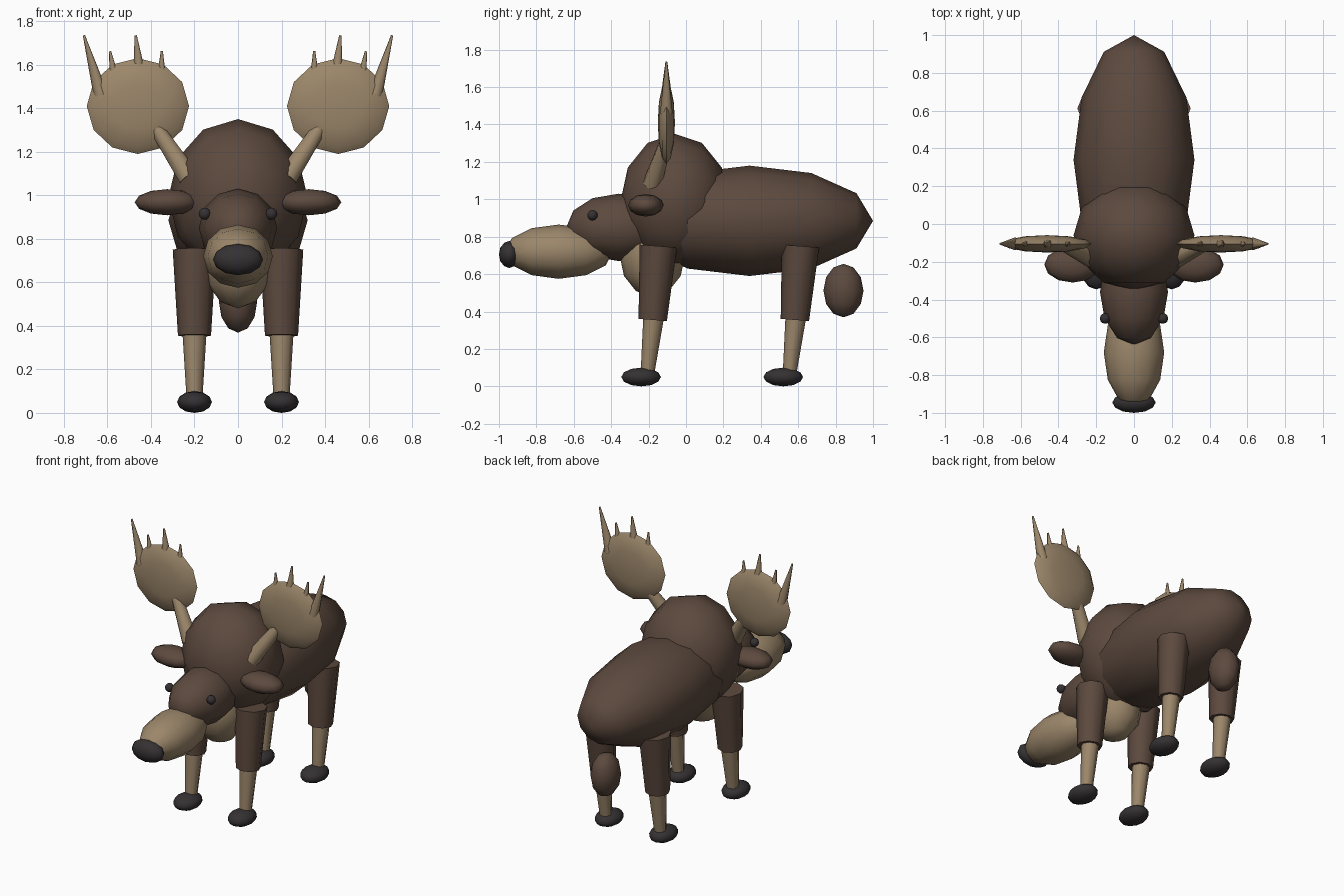
import bpy, math
from mathutils import Vector, Matrix

if "Cube" in bpy.data.objects:
    bpy.data.objects.remove(bpy.data.objects["Cube"])


def material(name, rgb):
    m = bpy.data.materials.new(name)
    m.diffuse_color = (*rgb, 1)
    m.use_nodes = True
    m.node_tree.nodes["Principled BSDF"].inputs["Base Color"].default_value = m.diffuse_color
    return m


BROWN = material("dark_brown_fur", (0.107, 0.067, 0.048))
TAN = material("tan", (0.33, 0.24, 0.145))
DARK = material("charcoal", (0.036, 0.031, 0.033))


def finish(name, mat, angle):
    ob = bpy.context.object
    ob.name = name
    ob.data.materials.append(mat)
    bpy.ops.object.transform_apply(location=False, rotation=True, scale=True)
    bpy.ops.object.shade_smooth_by_angle(angle=math.radians(angle))
    return ob


def ellipsoid(name, center, radii, mat, pole="Y", seg=12, rings=6):
    """Low-poly ellipsoid whose poles lie on the given axis."""
    bpy.ops.mesh.primitive_uv_sphere_add(segments=seg, ring_count=rings, radius=1)
    ob = bpy.context.object
    turn = {"X": Matrix.Rotation(math.pi / 2, 4, "Y"),
            "Y": Matrix.Rotation(math.pi / 2, 4, "X"),
            "Z": Matrix.Identity(4)}[pole]
    ob.data.transform(Matrix.Diagonal((*radii, 1)) @ turn)
    ob.location = center
    return finish(name, mat, 75)


def limb(name, a, b, r1, r2, mat, sides=8, angle=50):
    """Tapered cylinder from point a to point b."""
    a, b = Vector(a), Vector(b)
    d = b - a
    bpy.ops.mesh.primitive_cone_add(vertices=sides, radius1=r1, radius2=r2,
                                    depth=d.length, location=(a + b) / 2)
    bpy.context.object.rotation_euler = d.to_track_quat("Z", "Y").to_euler()
    return finish(name, mat, angle)


# Torso, shoulder hump, chest and tail
ellipsoid("body", (0, 0.34, 0.885), (0.32, 0.66, 0.295), BROWN)
ellipsoid("shoulder_hump", (0, -0.06, 0.99), (0.32, 0.29, 0.36), BROWN)
ellipsoid("chest", (0, -0.18, 0.70), (0.16, 0.175, 0.22), TAN, "Z")
ellipsoid("tail", (0, 0.842, 0.512), (0.088, 0.107, 0.143), BROWN, "Z")

# Head
ellipsoid("head", (0, -0.36, 0.85), (0.18, 0.28, 0.18), BROWN)
ellipsoid("muzzle", (0, -0.68, 0.72), (0.16, 0.29, 0.145), TAN)
ellipsoid("nose", (0, -0.945, 0.705), (0.115, 0.055, 0.072), DARK)

for side, s in (("left", 1), ("right", -1)):
    ellipsoid(f"{side}_eye", (s * 0.153, -0.5, 0.915), (0.028,) * 3, DARK, "Z")
    ellipsoid(f"{side}_ear", (s * 0.325, -0.215, 0.968),
              (0.15, 0.095, 0.06), BROWN, "Z")

    # Legs: fore and hind pairs share one shape
    for pair, y in (("front", 0), ("hind", 0.76)):
        x = s * 0.2
        limb(f"{side}_{pair}_upper_leg", (x, y - 0.178, 0.355),
             (x, y - 0.148, 0.75), 0.076, 0.1, BROWN)
        limb(f"{side}_{pair}_lower_leg", (x, y - 0.207, 0.06),
             (x, y - 0.172, 0.38), 0.036, 0.056, TAN, 8)
        ellipsoid(f"{side}_{pair}_hoof", (x, y - 0.24, 0.05),
                  (0.08, 0.106, 0.05), DARK, "Z")

    # Antlers: stem, flat palm and four tines
    limb(f"{side}_antler_stem", (s * 0.225, -0.18, 1.08),
         (s * 0.37, -0.11, 1.3), 0.052, 0.035, TAN)
    ellipsoid(f"{side}_antler_palm", (s * 0.46, -0.105, 1.41),
              (0.235, 0.046, 0.22), TAN)
    tines = ((0.63, 1.46, 0.708, 1.735, 0.034), (0.57, 1.55, 0.588, 1.662, 0.02),
             (0.455, 1.58, 0.47, 1.735, 0.026), (0.352, 1.55, 0.35, 1.662, 0.02))
    for i, (x0, z0, x1, z1, r) in enumerate(tines):
        limb(f"{side}_antler_tine_{i + 1}", (s * x0, -0.105, z0),
             (s * x1, -0.105, z1), r, 0.005, TAN, 8)
